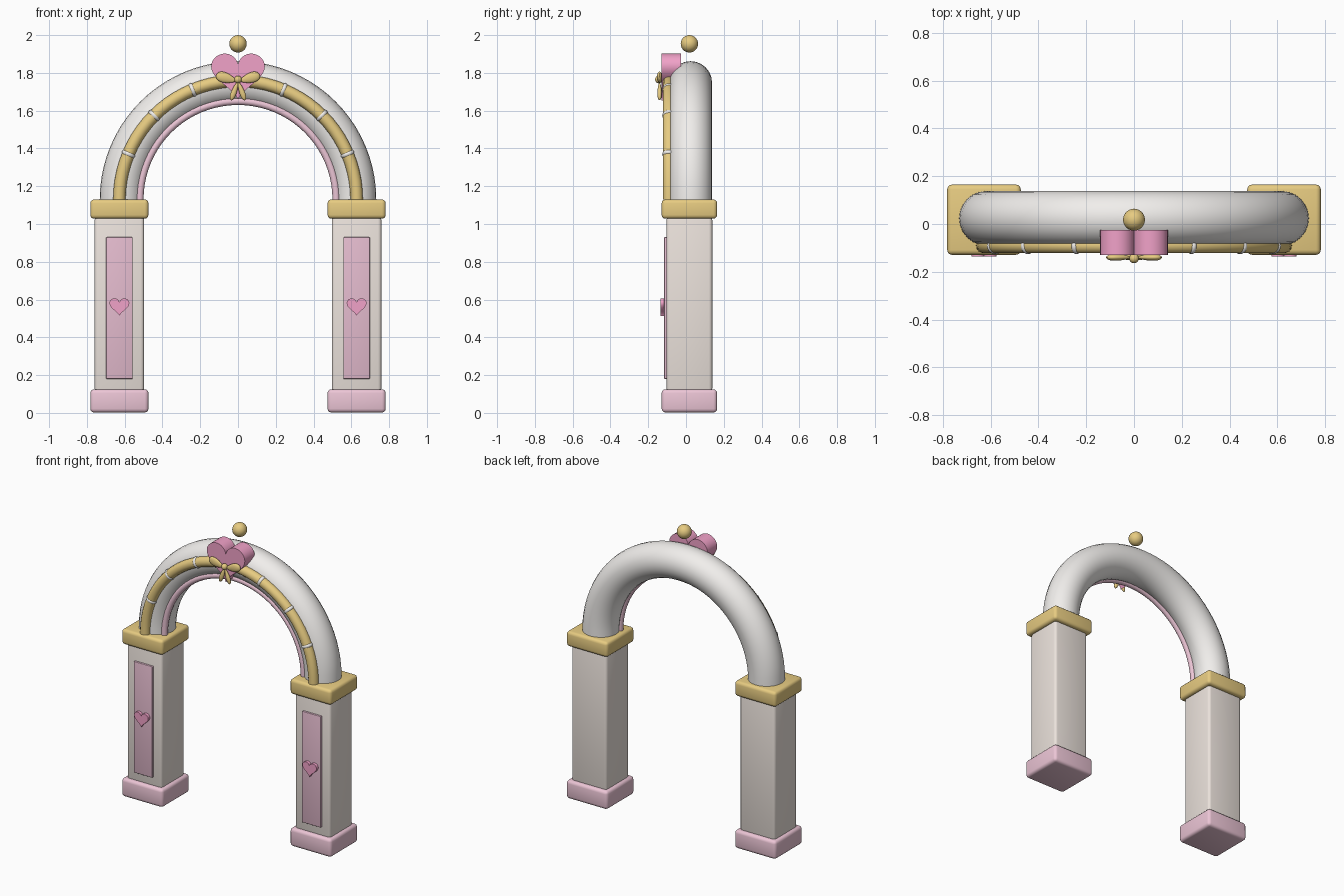
import bpy, bmesh
from math import sin, cos, pi, radians
from mathutils import Vector, Matrix

if "Cube" in bpy.data.objects:
    bpy.data.objects.remove(bpy.data.objects["Cube"])

YC = 0.018      # depth centre of the pillars and arch
ZC = 1.13       # spring line of the arch


def material(name, rgb):
    m = bpy.data.materials.new(name)
    m.diffuse_color = (*rgb, 1)
    m.use_nodes = True
    m.node_tree.nodes["Principled BSDF"].inputs["Base Color"].default_value = m.diffuse_color
    return m


CREAM = material("cream", (0.84, 0.77, 0.72))
WHITE = material("white", (0.88, 0.86, 0.84))
GOLD = material("gold", (0.80, 0.60, 0.22))
PALE = material("pale_pink", (0.84, 0.56, 0.67))
PANEL = material("panel_pink", (0.78, 0.50, 0.62))
PINK = material("pink", (0.88, 0.36, 0.58))


def finish(name, bm, mat, angle=40):
    bmesh.ops.recalc_face_normals(bm, faces=bm.faces)
    me = bpy.data.meshes.new(name)
    bm.to_mesh(me)
    bm.free()
    me.materials.append(mat)
    ob = bpy.data.objects.new(name, me)
    bpy.context.collection.objects.link(ob)
    bpy.ops.object.select_all(action='DESELECT')
    ob.select_set(True)
    bpy.context.view_layer.objects.active = ob
    bpy.ops.object.shade_smooth_by_angle(angle=radians(angle))
    return ob


def box(name, centre, size, mat, bevel):
    bm = bmesh.new()
    bmesh.ops.create_cube(bm, size=1, matrix=Matrix.Translation(centre) @ Matrix.Diagonal((*size, 1)))
    bmesh.ops.bevel(bm, geom=bm.edges[:], offset=bevel, segments=3, profile=0.5, affect='EDGES')
    return finish(name, bm, mat)


def half_ring(name, major, minor, y, mat, segs=40, sides=24):
    bm = bmesh.new()
    rings = []
    for i in range(segs + 1):
        a = pi * i / segs
        ring = []
        for j in range(sides):
            b = 2 * pi * j / sides
            r = major + minor * cos(b)
            ring.append(bm.verts.new((r * cos(a), y + minor * sin(b), ZC + r * sin(a))))
        rings.append(ring)
    for p, q in zip(rings, rings[1:]):
        for j in range(sides):
            k = (j + 1) % sides
            bm.faces.new((p[j], p[k], q[k], q[j]))
    bm.faces.new(rings[0])
    bm.faces.new(rings[-1])
    return finish(name, bm, mat)


def heart(name, x, z_low, z_high, width, y0, y1, mat, n=48):
    bm = bmesh.new()
    verts = []
    for i in range(n):
        t = 2 * pi * i / n
        h = 13 * cos(t) - 5 * cos(2 * t) - 2 * cos(3 * t) - cos(4 * t)
        verts.append(bm.verts.new((x + width / 2 * sin(t) ** 3, y0,
                                   z_low + (h + 17) / 28.9 * (z_high - z_low))))
    face = bm.faces.new(verts)
    ext = bmesh.ops.extrude_face_region(bm, geom=[face], use_keep_orig=True)
    moved = [v for v in ext["geom"] if isinstance(v, bmesh.types.BMVert)]
    bmesh.ops.translate(bm, verts=moved, vec=(0, y1 - y0, 0))
    return finish(name, bm, mat)


def blob(name, centre, radii, mat, tilt=0.0, taper=0.0):
    """Ellipsoid tilted about y; taper narrows its -x end."""
    bm = bmesh.new()
    bmesh.ops.create_uvsphere(bm, u_segments=24, v_segments=14, radius=1)
    for v in bm.verts:
        s = 1 + taper * (v.co.x - 1) / 2
        v.co = Vector((v.co.x * radii[0], v.co.y * radii[1] * s, v.co.z * radii[2] * s))
    bm.transform(Matrix.Translation(centre) @ Matrix.Rotation(-tilt, 4, 'Y'))
    return finish(name, bm, mat)


# Pillars with base, capital, inset panel and heart
for side, s in (("left", -1), ("right", 1)):
    x = 0.628 * s
    box(side + "_base", (x, YC, 0.0635), (0.308, 0.294, 0.123), PALE, 0.02)
    box(side + "_pillar", (x, YC, 0.575), (0.262, 0.242, 0.93), CREAM, 0.018)
    box(side + "_capital", (x, YC, 1.079), (0.308, 0.294, 0.102), GOLD, 0.02)
    box(side + "_panel", (x, -0.104, 0.555), (0.14, 0.024, 0.75), PANEL, 0.004)
    heart(side + "_panel_heart", x, 0.512, 0.607, 0.106, -0.136, -0.108, PINK, 32)

# Arch, gold front rail and pink inner trim
half_ring("arch", 0.618, 0.114, 0.024, WHITE)
half_ring("gold_rail", 0.628, 0.033, -0.09, GOLD, sides=14)
half_ring("inner_trim", 0.52, 0.02, -0.04, PALE, sides=12)

# White wraps along the gold rail
for i in range(1, 8):
    if i == 4:
        continue
    a = i * pi / 8
    blob(f"rail_wrap_{i}", (0.628 * cos(a), -0.092, ZC + 0.628 * sin(a)),
         (0.037, 0.034, 0.02), WHITE, tilt=a)

# Crown heart and floating ball
heart("crown_heart", 0, 1.655, 1.902, 0.284, -0.13, -0.026, PINK, 64)
blob("top_ball", (0, YC, 1.954), (0.046, 0.046, 0.046), GOLD)

# Bow: knot, loops and tails
blob("bow_knot", (0, -0.144, 1.765), (0.02, 0.02, 0.02), GOLD)
for side, s in (("left", -1), ("right", 1)):
    a = radians(16)
    blob(side + "_bow_loop", (0.063 * s, -0.14, 1.773), (0.055, 0.018, 0.036), GOLD,
         tilt=a if s > 0 else pi - a, taper=0.55)
    b = radians(-70)
    blob(side + "_bow_tail", (0.02 * s, -0.14, 1.702), (0.05, 0.014, 0.018), GOLD,
         tilt=b if s > 0 else pi - b, taper=0.4)
